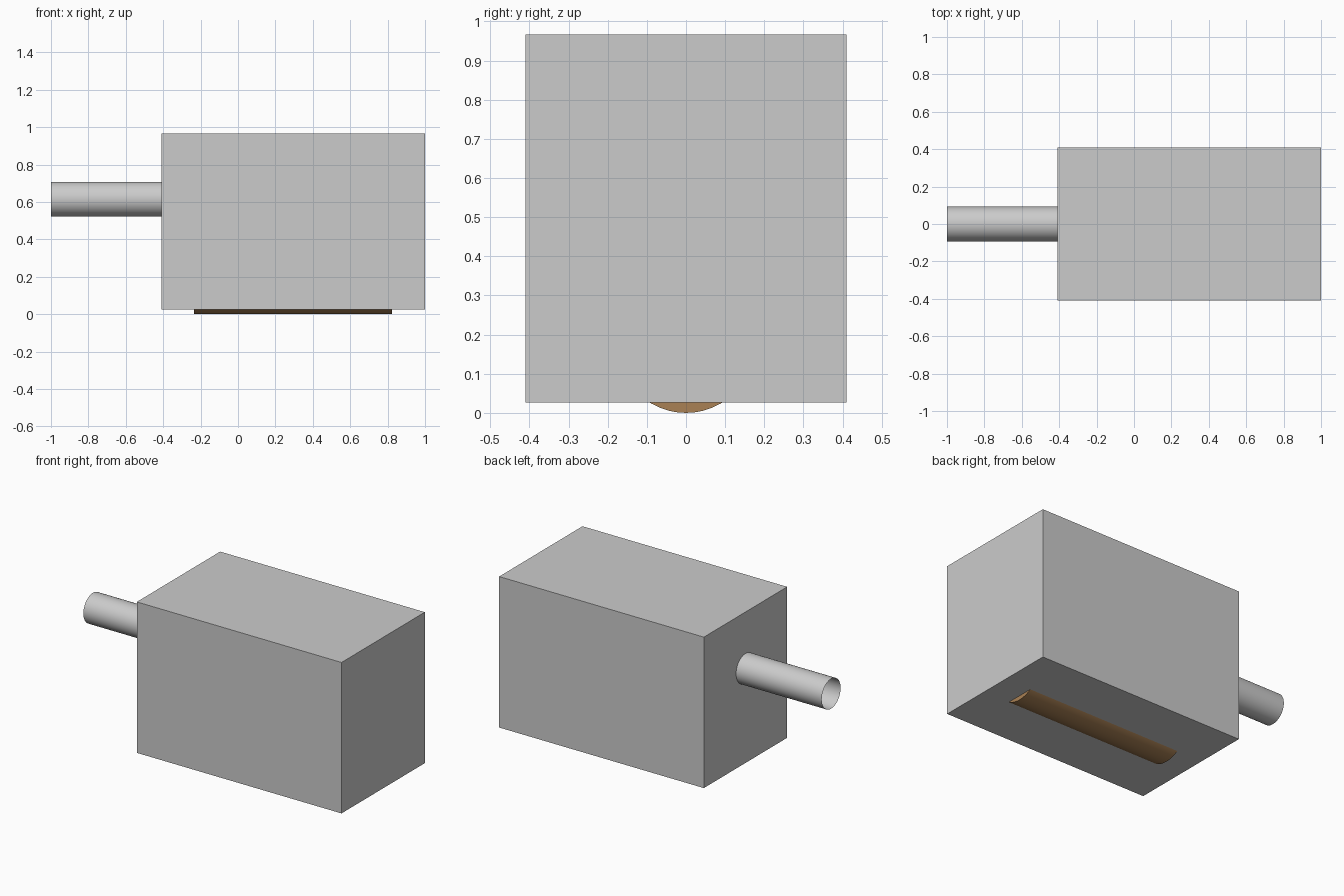
import bpy, math

if "Cube" in bpy.data.objects:
    bpy.data.objects.remove(bpy.data.objects["Cube"])


def material(name, colour):
    m = bpy.data.materials.new(name)
    m.diffuse_color = (*colour, 1)
    m.use_nodes = True
    m.node_tree.nodes["Principled BSDF"].inputs["Base Color"].default_value = m.diffuse_color
    return m


def x_cylinder(name, x0, x1, z, radius, fill):
    """Smooth cylinder lying along the x axis."""
    bpy.ops.mesh.primitive_cylinder_add(
        vertices=48, radius=radius, depth=x1 - x0, end_fill_type=fill,
        location=((x0 + x1) / 2, 0, z), rotation=(0, math.pi / 2, 0))
    ob = bpy.context.object
    ob.name = name
    bpy.ops.object.shade_smooth_by_angle(angle=math.radians(30))
    return ob


# Main box housing
bpy.ops.mesh.primitive_cube_add(size=1, location=(0.295, 0, 0.496))
housing = bpy.context.object
housing.name = "housing"
housing.scale = (1.41, 0.82, 0.94)
bpy.ops.object.transform_apply(location=False, rotation=False, scale=True)

# Open thin-walled pipe on the left side
x_cylinder("side_pipe", -1.0, -0.41, 0.615, 0.093, 'NOTHING')

# Brown roller inside, showing through the underside
roller = x_cylinder("bottom_roller", -0.235, 0.823, 0.176, 0.176, 'NGON')
roller.data.materials.append(material("brown", (0.40, 0.22, 0.09)))
